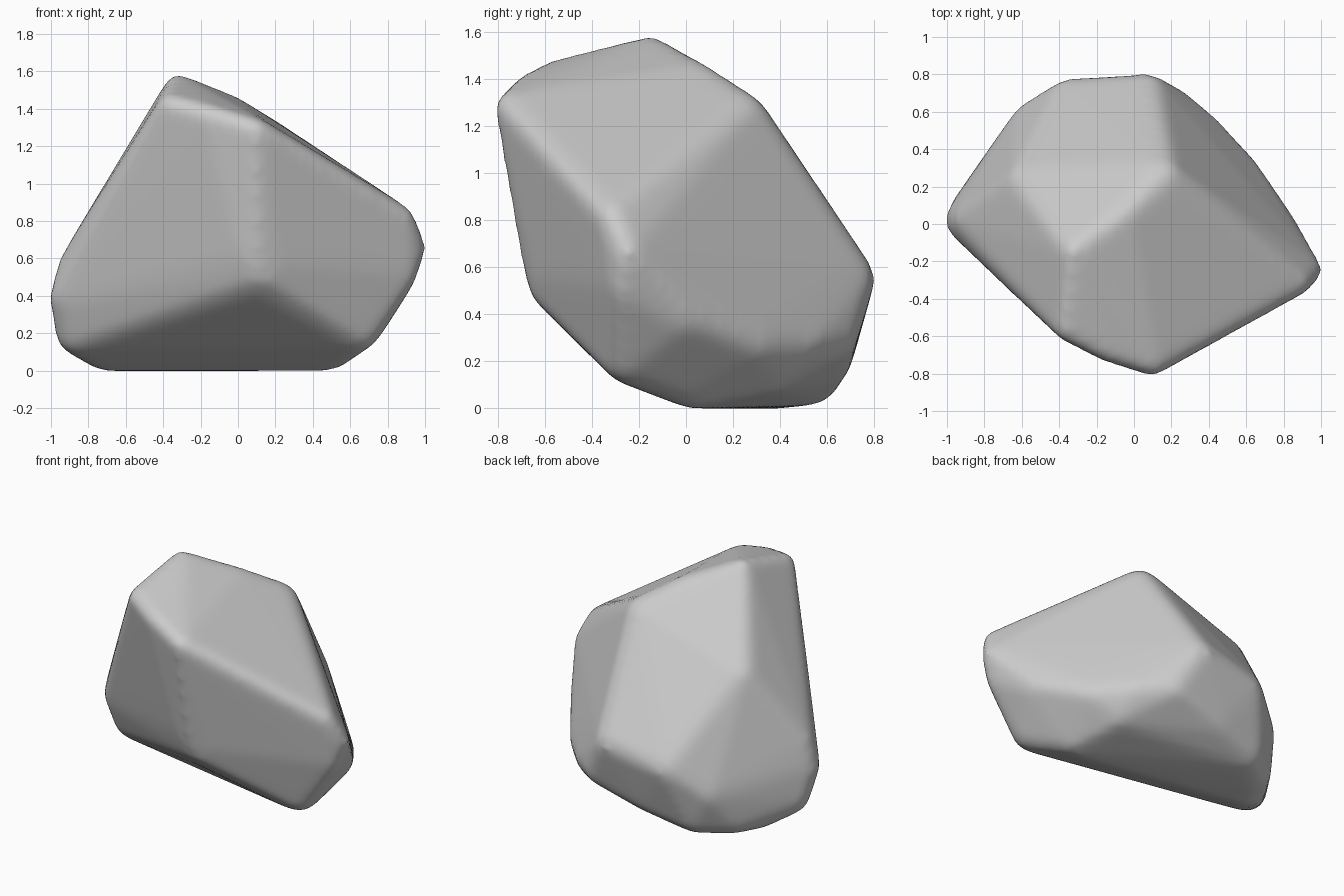
import bpy
import bmesh
from mathutils import Vector

# Remove the default cube only
default = bpy.data.objects.get("Cube")
if default:
    bpy.data.objects.remove(default, do_unlink=True)

LOW = Vector((-1, -0.8, 0.01))
HIGH = Vector((1, 0.8, 1.57))
MIDDLE = Vector((0, 0, 0.75))

# Corners of the boulder, grouped by how softly they are worn
broad_corners = [
    # foot of the front ridge
    (0.16, -0.66, 0.5), (0.13, -0.69, 0.62),
]
soft_corners = [
    # back slope and rear foot
    (0.18, 0.28, 1.32), (0.08, 0.79, 0.52), (-0.39, 0.75, 0.43),
    (-0.66, 0.25, 1.03), (0.22, 0.7, 0.25), (-0.15, 0.67, 0.14),
    (-0.5, 0.6, 0.06), (-0.61, 0.6, 0.25),
    # ridge and lower rim of the broad right flank
    (0.54, -0.02, 1.08), (0.42, 0.54, 0.22), (0.64, 0.3, 0.22),
    (0.85, -0.02, 0.35),
    # underside
    (-0.7, 0.44, 0), (-0.8, 0.26, 0.03), (0.56, 0.02, 0.01),
    (0.72, -0.27, 0.15), (0.45, 0.4, 0.1),
    # left end
    (-1, 0.02, 0.35), (-0.96, 0.02, 0.5), (-0.95, 0.09, 0.14),
]
crisp_corners = [
    # summit and upper rim
    (-0.34, -0.16, 1.57), (-0.05, 0.05, 1.46), (-0.38, -0.59, 1.45),
    (-0.15, -0.71, 1.39), (0.1, -0.8, 1.31),
    # chipped right tip
    (0.93, -0.33, 0.81), (0.99, -0.26, 0.65), (0.94, -0.28, 0.5),
]


def add_rounded_corner(bm, corner, radius, allowance):
    """Place a ball that touches the corner, with extra stone to wear off."""
    point = Vector(corner)
    outward = (point - MIDDLE).normalized()
    inset = radius - allowance
    centre = point - outward * inset
    for axis in range(3):
        centre[axis] = min(max(centre[axis], LOW[axis] + inset),
                           HIGH[axis] - inset)
    ball = bmesh.ops.create_icosphere(bm, subdivisions=2, radius=radius)
    bmesh.ops.translate(bm, verts=ball["verts"], vec=centre)


# Boulder: hull wrapped around the rounded corners
bm = bmesh.new()
for corners, radius, allowance in (
    (broad_corners, 0.17, 0.01),
    (soft_corners, 0.12, 0.012),
    (crisp_corners, 0.07, 0.016),
):
    for corner in corners:
        add_rounded_corner(bm, corner, radius, allowance)
bmesh.ops.delete(bm, geom=bm.edges[:], context="EDGES_FACES")
bmesh.ops.convex_hull(bm, input=bm.verts[:])
inner = [v for v in bm.verts if not v.link_faces]
bmesh.ops.delete(bm, geom=inner, context="VERTS")
bmesh.ops.recalc_face_normals(bm, faces=bm.faces[:])
mesh = bpy.data.meshes.new("boulder")
bm.to_mesh(mesh)
bm.free()
boulder = bpy.data.objects.new("boulder", mesh)
bpy.context.collection.objects.link(boulder)

# Even out the surface and wear down the edges
remesh = boulder.modifiers.new("even_surface", "REMESH")
remesh.mode = "VOXEL"
remesh.voxel_size = 0.025
remesh.use_smooth_shade = True
wear = boulder.modifiers.new("worn_edges", "SMOOTH")
wear.factor = 0.5
wear.iterations = 16

# Plain stone colour
stone = bpy.data.materials.new("stone_grey")
stone.use_nodes = True
colour = (0.6, 0.6, 0.6, 1)
stone.diffuse_color = colour
shader = stone.node_tree.nodes["Principled BSDF"]
shader.inputs["Base Color"].default_value = colour
mesh.materials.append(stone)
